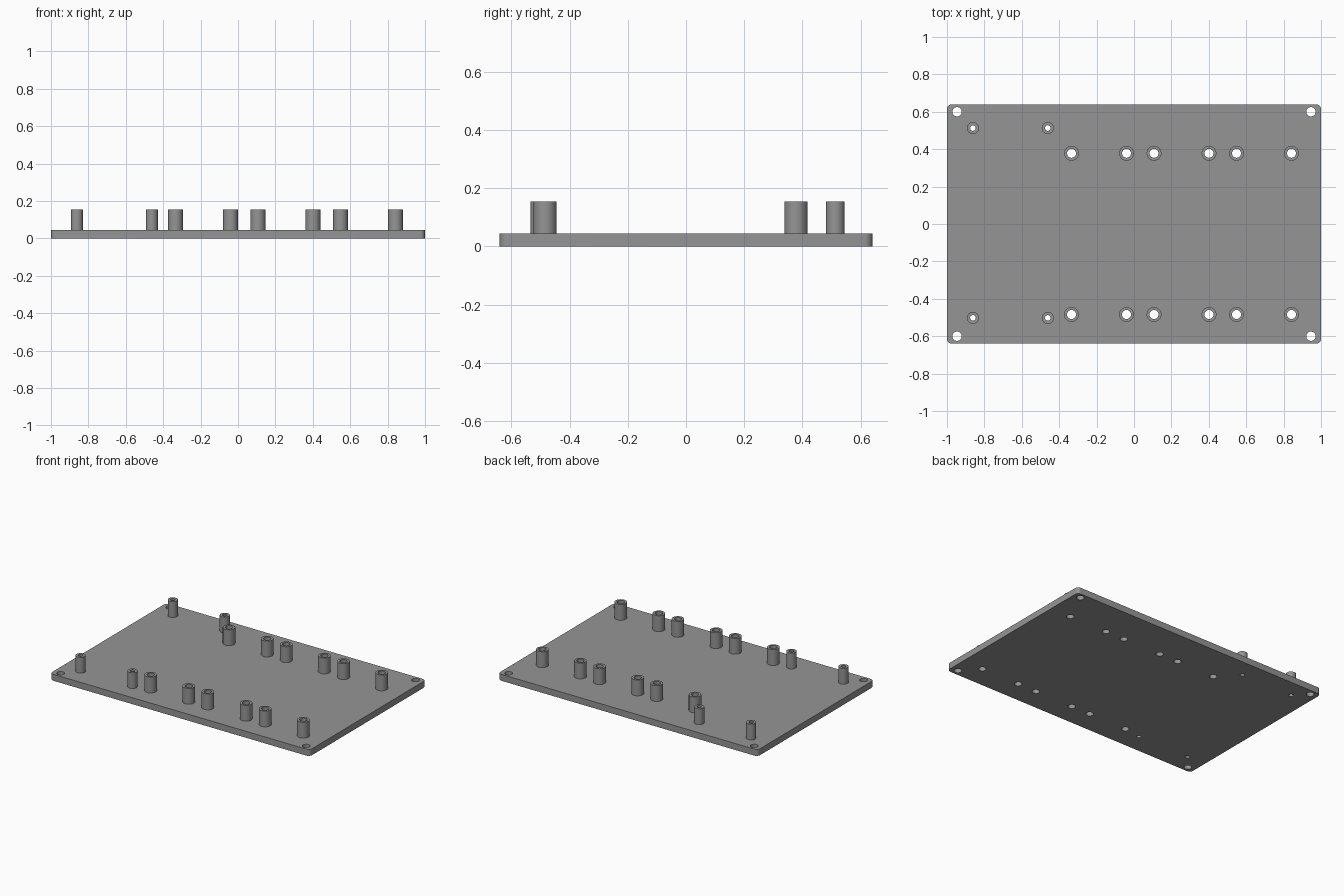
import bpy, bmesh, math

if "Cube" in bpy.data.objects:
    bpy.data.objects.remove(bpy.data.objects["Cube"])

PLATE_Z, POST_Z = 0.045, 0.155
HALF_X, HALF_Y, CORNER_R = 1.0, 0.64, 0.027
CORNER_HOLE_R = 0.025
BIG_R, BIG_HOLE_R = 0.0395, 0.024
SMALL_R, SMALL_HOLE_R = 0.032, 0.015

grey = bpy.data.materials.new("matte grey")
grey.diffuse_color = (0.3, 0.3, 0.3, 1)
grey.use_nodes = True
grey.node_tree.nodes["Principled BSDF"].inputs["Base Color"].default_value = grey.diffuse_color


def circle(x, y, r, n=32):
    return [(x + r * math.cos(math.tau * i / n), y + r * math.sin(math.tau * i / n))
            for i in range(n)]


def rounded_rectangle(hx, hy, r, steps=8):
    points = []
    for k, (sx, sy) in enumerate([(1, 1), (-1, 1), (-1, -1), (1, -1)]):
        for i in range(steps + 1):
            a = math.pi / 2 * (k + i / steps)
            points.append((sx * (hx - r) + r * math.cos(a), sy * (hy - r) + r * math.sin(a)))
    return points


def extruded(name, loops, z0, z1):
    """Fill an outline with holes and extrude it from z0 to z1."""
    curve = bpy.data.curves.new(name, 'CURVE')
    curve.dimensions, curve.fill_mode = '2D', 'BOTH'
    curve.extrude = (z1 - z0) / 2
    for loop in loops:
        spline = curve.splines.new('POLY')
        spline.points.add(len(loop) - 1)
        for p, (x, y) in zip(spline.points, loop):
            p.co = (x, y, 0, 1)
        spline.use_cyclic_u = True
    source = bpy.data.objects.new(name + "_outline", curve)
    bpy.context.collection.objects.link(source)
    graph = bpy.context.evaluated_depsgraph_get()
    mesh = bpy.data.meshes.new_from_object(source.evaluated_get(graph))
    bpy.data.objects.remove(source)

    bm = bmesh.new()
    bm.from_mesh(mesh)
    bmesh.ops.remove_doubles(bm, verts=bm.verts, dist=1e-5)
    bmesh.ops.translate(bm, verts=bm.verts, vec=(0, 0, (z0 + z1) / 2))
    bmesh.ops.recalc_face_normals(bm, faces=bm.faces)
    bm.to_mesh(mesh)
    bm.free()

    mesh.materials.clear()
    mesh.materials.append(grey)
    obj = bpy.data.objects.new(name, mesh)
    bpy.context.collection.objects.link(obj)
    bpy.ops.object.select_all(action='DESELECT')
    obj.select_set(True)
    bpy.context.view_layer.objects.active = obj
    bpy.ops.object.shade_smooth_by_angle(angle=math.radians(30))
    return obj


# Standoff positions: three pairs of large posts per row, two small posts per row
large = [(x + dx, y) for y in (0.378, -0.484) for x in (-0.334, 0.107, 0.548)
         for dx in (0, 0.294)]
small = [(x, y) for y in (0.513, -0.502) for x in (-0.861, -0.461)]
corners = [(sx * 0.946, sy * 0.6) for sx in (-1, 1) for sy in (-1, 1)]

# Base plate with corner screw holes and holes continuing through the posts
holes = [circle(x, y, CORNER_HOLE_R) for x, y in corners]
holes += [circle(x, y, BIG_HOLE_R) for x, y in large]
holes += [circle(x, y, SMALL_HOLE_R) for x, y in small]
extruded("base_plate", [rounded_rectangle(HALF_X, HALF_Y, CORNER_R)] + holes, 0, PLATE_Z)

# Hollow standoffs
for name, spots, r, hole in (("large_standoff", large, BIG_R, BIG_HOLE_R),
                             ("small_standoff", small, SMALL_R, SMALL_HOLE_R)):
    for i, (x, y) in enumerate(spots):
        extruded(f"{name}_{i + 1}", [circle(x, y, r), circle(x, y, hole)], PLATE_Z, POST_Z)
